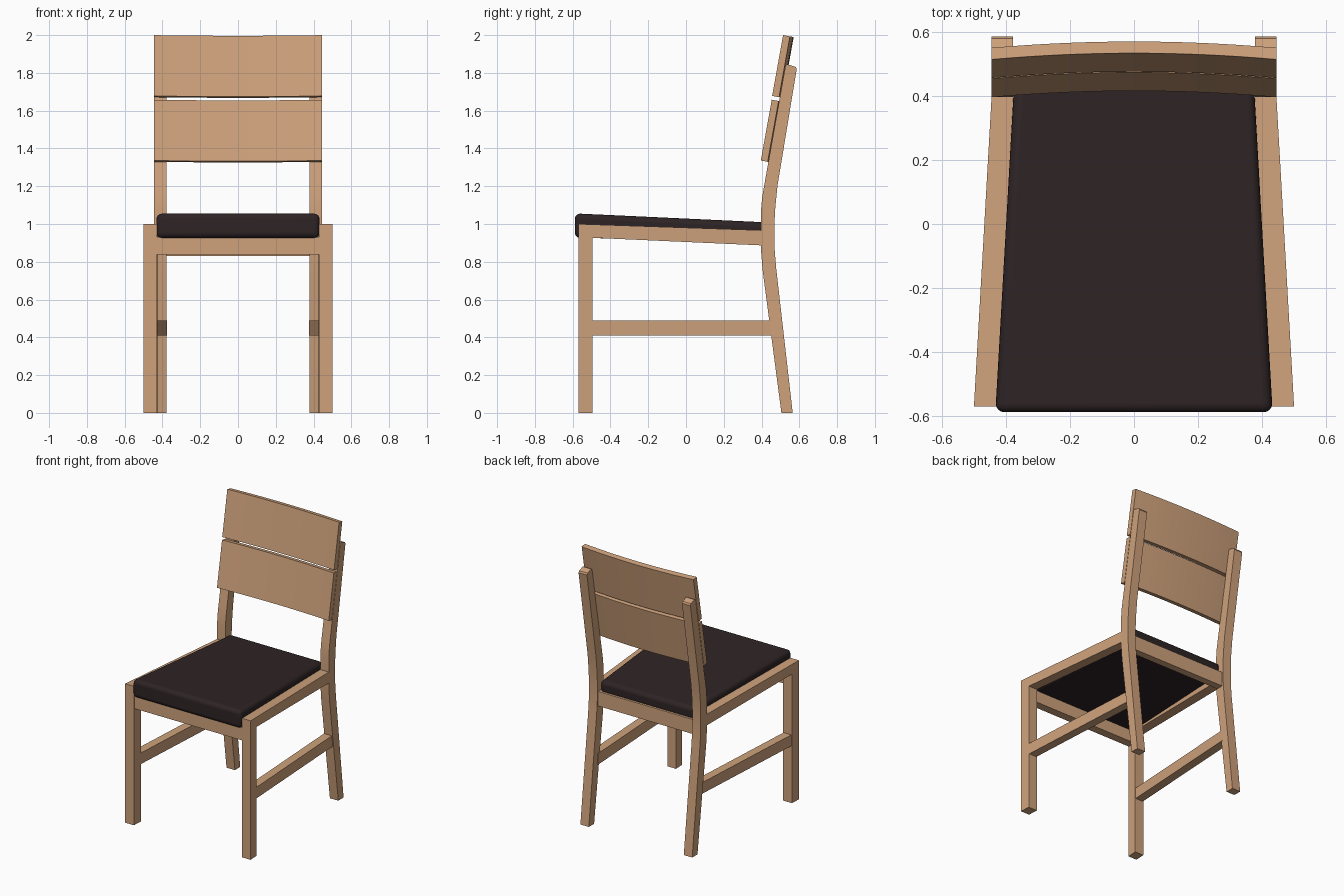
import bpy
import bmesh
import math

cube = bpy.data.objects.get("Cube")
if cube:
    bpy.data.objects.remove(cube, do_unlink=True)


def material(name, color):
    mat = bpy.data.materials.new(name)
    mat.use_nodes = True
    mat.diffuse_color = (*color, 1)
    mat.node_tree.nodes["Principled BSDF"].inputs["Base Color"].default_value = (*color, 1)
    return mat


WOOD = material("light wood", (0.62, 0.36, 0.2))
LEATHER = material("dark brown leather", (0.027, 0.017, 0.018))

FRONT_Y = -0.57
TAPER = 0.057


def taper(y):
    """How far the side frame has moved inwards at depth y."""
    return TAPER * (y - FRONT_Y)


def straight(y):
    return 0


def prism(name, profile, x0, x1, mat=WOOD, shift0=straight, shift1=straight):
    """Extrude a side profile (y, z) from x0 to x1, each cap shifted with depth."""
    bm = bmesh.new()
    a = [bm.verts.new((x0 + shift0(y), y, z)) for y, z in profile]
    b = [bm.verts.new((x1 + shift1(y), y, z)) for y, z in profile]
    bm.faces.new(a)
    bm.faces.new(b[::-1])
    n = len(profile)
    for i in range(n):
        j = (i + 1) % n
        bm.faces.new((a[j], a[i], b[i], b[j]))
    bmesh.ops.recalc_face_normals(bm, faces=bm.faces)
    mesh = bpy.data.meshes.new(name)
    bm.to_mesh(mesh)
    bm.free()
    mesh.materials.append(mat)
    obj = bpy.data.objects.new(name, mesh)
    bpy.context.collection.objects.link(obj)
    return obj


def bevel(obj, width, segments):
    mod = obj.modifiers.new("soft edges", "BEVEL")
    mod.width = width
    mod.segments = segments


def smooth(obj, degrees=35):
    bpy.ops.object.select_all(action="DESELECT")
    obj.select_set(True)
    bpy.context.view_layer.objects.active = obj
    bpy.ops.object.shade_smooth_by_angle(angle=math.radians(degrees))


def rect(y0, y1, z0, z1):
    return [(y0, z0), (y1, z0), (y1, z1), (y0, z1)]


# Side frames: mitred front leg and seat rail, stretcher, bent back leg
front_leg = [(-0.57, 0), (-0.495, 0), (-0.495, 0.927), (-0.57, 1.0)]
side_rail = [(-0.57, 1.0), (-0.495, 0.927), (0.42, 0.886), (0.42, 0.966)]
stretcher = rect(-0.5, 0.465, 0.41, 0.49)
back_leg = [(0.505, 0), (0.405, 0.76), (0.398, 0.85), (0.397, 1.07), (0.403, 1.14),
            (0.415, 1.21), (0.527, 1.84), (0.537, 1.845), (0.58, 1.832), (0.586, 1.82),
            (0.484, 1.2), (0.473, 1.09), (0.468, 1.0), (0.469, 0.87), (0.477, 0.77),
            (0.565, 0)]

for side, sign in (("left", 1), ("right", -1)):
    def inward(y, s=sign):
        return -s * taper(y)

    for part, profile, inset in (("front_leg", front_leg, 0),
                                 ("side_rail", side_rail, 0),
                                 ("stretcher", stretcher, 0.004)):
        prism(f"{side}_{part}", profile, sign * (0.43 + inset), sign * (0.5 - inset),
              shift0=inward, shift1=inward)
    smooth(prism(f"{side}_back_leg", back_leg, sign * 0.378, sign * 0.445))

# Cross rails under the seat
prism("front_rail", rect(-0.565, -0.505, 0.838, 0.93), -0.43, 0.43)
prism("back_rail", rect(0.408, 0.46, 0.83, 0.935), -0.38, 0.38)

# Padded seat, narrowing towards the back
seat = prism("seat_cushion", [(-0.588, 0.926), (0.445, 0.915), (0.445, 1.008), (-0.588, 1.056)],
             -0.432, 0.432, LEATHER, shift0=taper, shift1=lambda y: -taper(y))
bevel(seat, 0.028, 4)
smooth(seat, 40)


# Curved backrest slats, leaning backwards
def slat(name, y, z, height, half=0.445, thick=0.037, sag=0.02, steps=16):
    lean = math.atan(0.18)
    bm = bmesh.new()
    rows = []
    for i in range(steps + 1):
        t = 2 * i / steps - 1
        bow = sag * (1 - t * t)
        ring = []
        for d, h in rect(bow, bow + thick, 0, height):
            ring.append(bm.verts.new((half * t,
                                      y + d * math.cos(lean) + h * math.sin(lean),
                                      z - d * math.sin(lean) + h * math.cos(lean))))
        rows.append(ring)
    for r, s in zip(rows, rows[1:]):
        for i in range(4):
            j = (i + 1) % 4
            bm.faces.new((r[i], r[j], s[j], s[i]))
    bm.faces.new(rows[0])
    bm.faces.new(rows[-1][::-1])
    bmesh.ops.recalc_face_normals(bm, faces=bm.faces)
    mesh = bpy.data.meshes.new(name)
    bm.to_mesh(mesh)
    bm.free()
    mesh.materials.append(WOOD)
    obj = bpy.data.objects.new(name, mesh)
    bpy.context.collection.objects.link(obj)
    smooth(obj)


slat("lower_back_slat", 0.396, 1.336, 0.327)
slat("upper_back_slat", 0.456, 1.678, 0.327)
